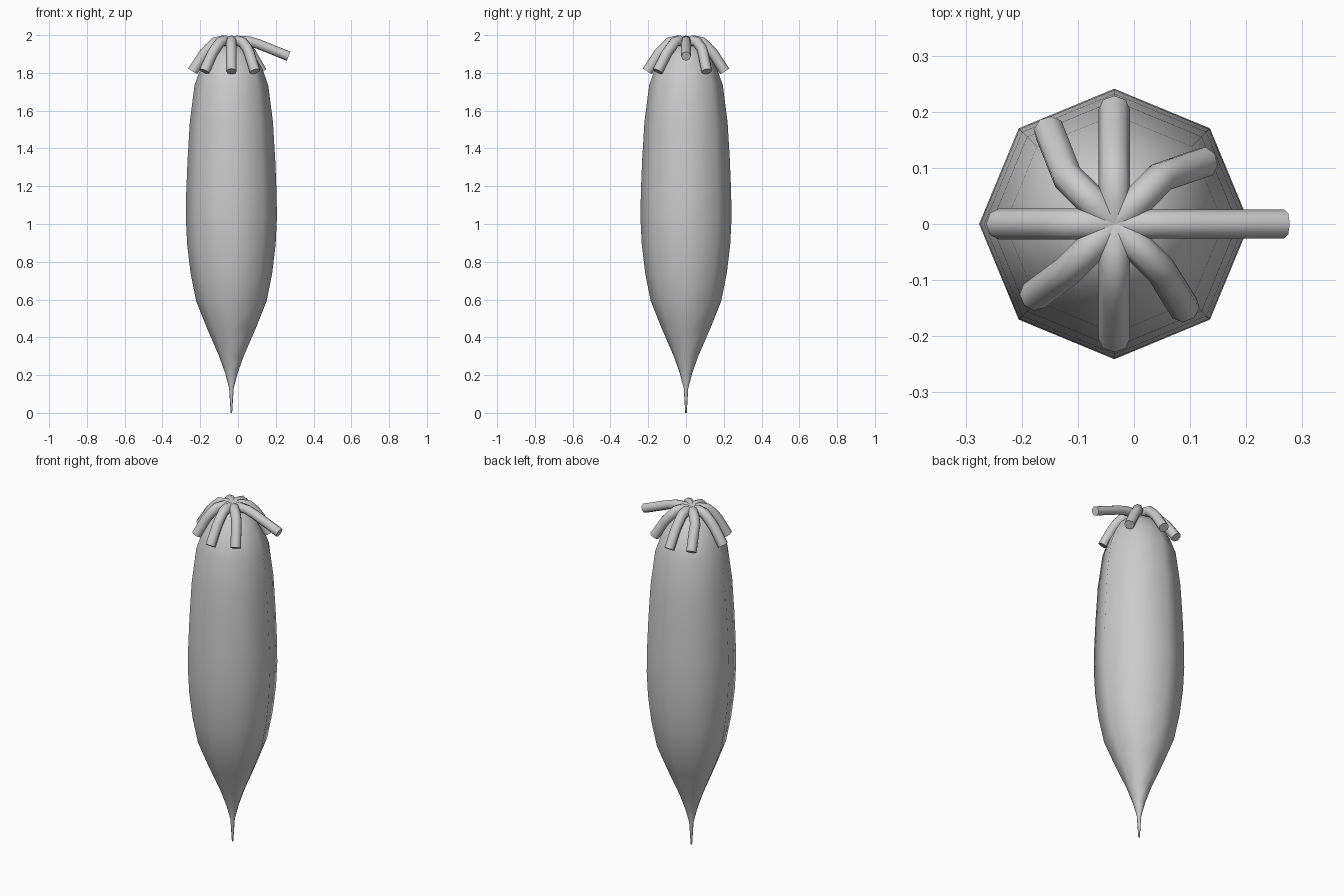
import bpy, bmesh, math

if "Cube" in bpy.data.objects:
    bpy.data.objects.remove(bpy.data.objects["Cube"])

CX = -0.035  # axis of the root body


def smooth(ob, angle):
    bpy.ops.object.select_all(action='DESELECT')
    ob.select_set(True)
    bpy.context.view_layer.objects.active = ob
    bpy.ops.object.shade_smooth_by_angle(angle=math.radians(angle))


def lathe(name, profile, sides=8):
    bm = bmesh.new()
    rings = []
    for r, z in profile:
        rings.append([bm.verts.new((CX + r * math.cos(2 * math.pi * i / sides),
                                    r * math.sin(2 * math.pi * i / sides), z))
                      for i in range(sides)])
    for a, b in zip(rings, rings[1:]):
        for i in range(sides):
            j = (i + 1) % sides
            bm.faces.new((a[i], a[j], b[j], b[i]))
    bm.faces.new(rings[0][::-1])
    bm.faces.new(rings[-1])
    me = bpy.data.meshes.new(name)
    bm.to_mesh(me)
    bm.free()
    ob = bpy.data.objects.new(name, me)
    bpy.context.collection.objects.link(ob)
    smooth(ob, 60)


def stalk(name, points, radius=0.028):
    cu = bpy.data.curves.new(name, 'CURVE')
    cu.dimensions = '3D'
    cu.bevel_depth = radius
    cu.bevel_resolution = 2
    cu.use_fill_caps = True
    sp = cu.splines.new('POLY')
    sp.points.add(len(points) - 1)
    for p, co in zip(sp.points, points):
        p.co = (*co, 1)
    ob = bpy.data.objects.new(name, cu)
    bpy.context.collection.objects.link(ob)
    bpy.ops.object.select_all(action='DESELECT')
    ob.select_set(True)
    bpy.context.view_layer.objects.active = ob
    bpy.ops.object.convert(target='MESH')
    smooth(bpy.context.object, 60)


# tapering root with a thin tip
lathe("root_body", [(0.004, 0), (0.012, 0.13), (0.033, 0.21), (0.065, 0.3),
                    (0.130, 0.45), (0.186, 0.59), (0.216, 0.74), (0.234, 0.89),
                    (0.241, 1.03), (0.239, 1.17), (0.232, 1.34), (0.220, 1.54),
                    (0.195, 1.735), (0.165, 1.82), (0.125, 1.89),
                    (0.075, 1.935), (0.01, 1.95)])

# seven cut stalks drooping over the crown: start angle and tip position
tips = [(45, 0.125, 0.11), (90, CX, 0.205), (135, -0.152, 0.168),
        (180, -0.24, 0), (225, -0.178, -0.128), (270, CX, -0.205),
        (315, 0.09, -0.15)]
for n, (deg, tx, ty) in enumerate(tips):
    a = math.radians(deg)
    pts = [(CX + r * math.cos(a), r * math.sin(a), z)
           for r, z in ((0, 1.955), (0.045, 1.971), (0.085, 1.962), (0.118, 1.93))]
    bx, by, _ = pts[-1]
    pts.append((bx + (tx - bx) * 0.3, by + (ty - by) * 0.3, 1.902))
    pts.append((tx, ty, 1.808))
    stalk(f"stalk_{n + 1}", pts)

# one straighter stalk reaching out to the right
stalk("long_stalk", [(CX, 0, 1.955), (0.01, 0, 1.971), (0.06, 0, 1.967),
                     (0.11, 0, 1.952), (0.268, 0, 1.888)], 0.026)
